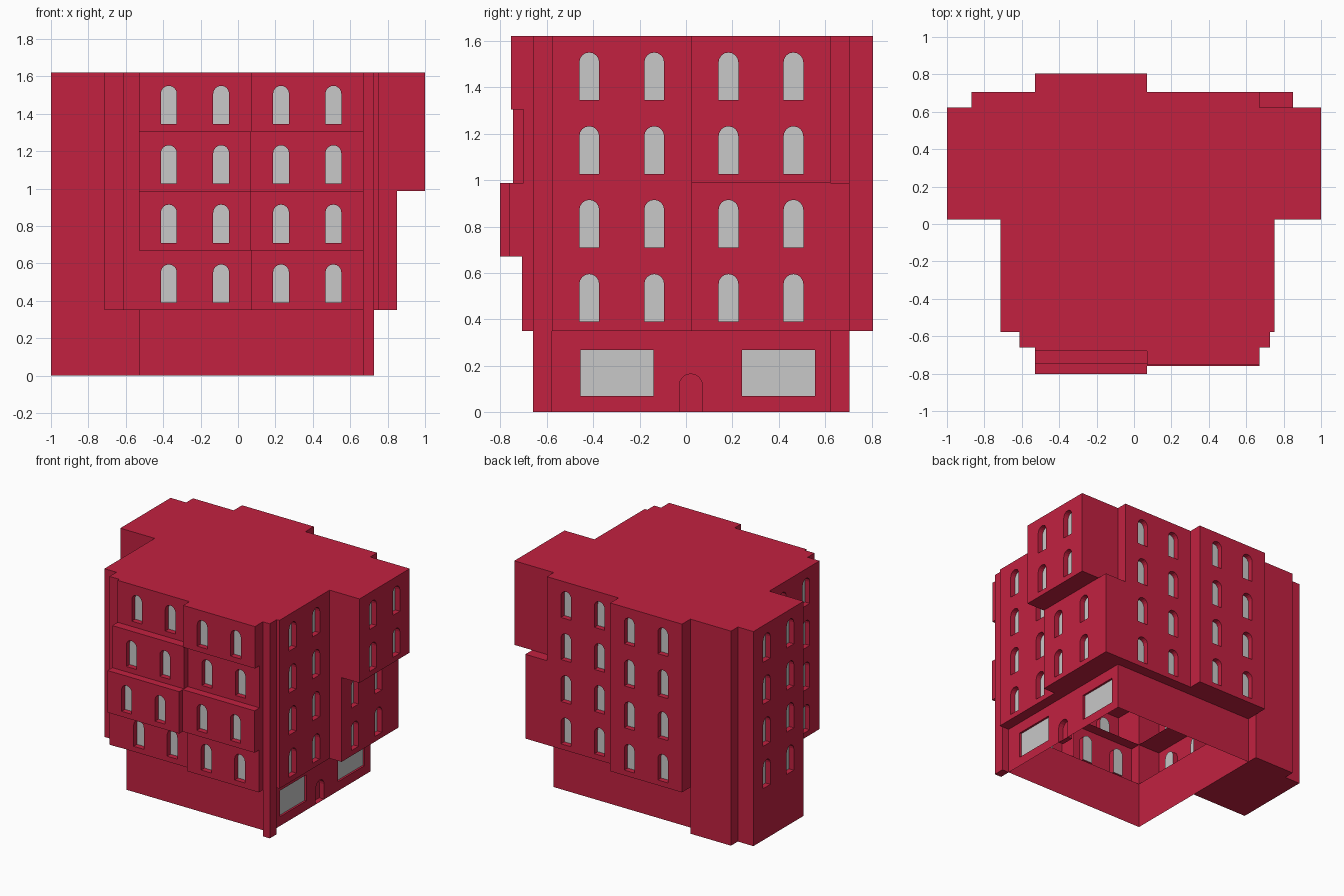
import bpy, bmesh, math

if "Cube" in bpy.data.objects:
    bpy.data.objects.remove(bpy.data.objects["Cube"])

def material(name, col):
    m = bpy.data.materials.new(name)
    m.diffuse_color = (*col, 1)
    m.use_nodes = True
    m.node_tree.nodes["Principled BSDF"].inputs["Base Color"].default_value = m.diffuse_color
    return m

RED = material("red_wall", (0.54, 0.0152, 0.0513))
GREY = material("grey_glass", (0.578, 0.578, 0.578))

# Core footprint, cell boundaries and storey heights
X0, XM, X1 = -0.53, 0.07, 0.67
Y0, YM, Y1 = -0.577, 0.023, 0.623
Z = [0.35, 0.67, 0.987, 1.305, 1.622]

def finish(name, bm):
    bmesh.ops.remove_doubles(bm, verts=bm.verts, dist=0.0005)
    bmesh.ops.recalc_face_normals(bm, faces=bm.faces)
    me = bpy.data.meshes.new(name)
    bm.to_mesh(me)
    bm.free()
    me.materials.append(RED)
    me.materials.append(GREY)
    ob = bpy.data.objects.new(name, me)
    bpy.context.collection.objects.link(ob)

def face(bm, pts, mat=0):
    f = bm.faces.new([bm.verts.new(p) for p in pts])
    f.material_index = mat

def mapper(axis):
    # u runs along the wall, d is the coordinate on the outward axis
    if axis == 'y':
        return lambda u, d, z: (u, d, z)
    return lambda u, d, z: (d, u, z)

def half_outline(c, hw, zb, zt, arched, side):
    e = c + side * hw
    if not arched:
        return [(c, zb), (e, zb), (e, zt), (c, zt)]
    arc = [(c + side * hw * math.cos(a), zt - hw + hw * math.sin(a))
           for a in (i * math.pi / 8 for i in range(5))]
    return [(c, zb), (e, zb)] + arc

def panel(bm, axis, sign, d, u0, u1, z0, z1, openings):
    """Wall with recessed openings: (centre, width, bottom, top, arched, depth, material)."""
    P = mapper(axis)
    cs = [o[0] for o in openings]
    cuts = [u0] + [(a + b) / 2 for a, b in zip(cs, cs[1:])] + [u1]
    for i, (c, w, zb, zt, arched, depth, mat) in enumerate(openings):
        back = d - sign * depth
        halves = []
        for side, e in ((-1, cuts[i]), (1, cuts[i + 1])):
            h = half_outline(c, w / 2, zb, zt, arched, side)
            halves.append(h)
            loop = [(c, z0)] + h + [(c, z1), (e, z1), (e, z0)]
            face(bm, [P(u, d, z) for u, z in loop])
            for (a, za), (b, zb2) in zip(h, h[1:]):
                face(bm, [P(a, d, za), P(b, d, zb2), P(b, back, zb2), P(a, back, za)])
        ring = halves[0] + halves[1][-2:0:-1]
        face(bm, [P(u, back, z) for u, z in ring], mat)

def bay(name, axis, sign, d, core, u0, u1, z0, z1, first):
    """Projecting one-storey bay with a pair of arched windows, open towards the core."""
    bm = bmesh.new()
    P = mapper(axis)
    wins = [(first + k, 0.085, z0 + 0.04, z0 + 0.245, True, 0.04, 1) for k in (0.16, 0.44)]
    panel(bm, axis, sign, d, u0, u1, z0, z1, wins)
    for u in (u0, u1):
        face(bm, [P(u, core, z0), P(u, d, z0), P(u, d, z1), P(u, core, z1)])
    for z in (z0, z1):
        face(bm, [P(u0, core, z), P(u1, core, z), P(u1, d, z), P(u0, d, z)])
    finish(name, bm)

def box(name, x0, x1, y0, y1, z0, z1):
    bm = bmesh.new()
    bmesh.ops.create_cube(bm, size=1)
    for v in bm.verts:
        v.co = ((x0, x1)[v.co.x > 0], (y0, y1)[v.co.y > 0], (z0, z1)[v.co.z > 0])
    finish(name, bm)

# Upper storeys: bays on all four sides
front_left = [-0.657, -0.802, -0.745, -0.68]
front_right = [-0.707, -0.76, -0.70, -0.755]
for i in range(4):
    z0, z1, n = Z[i], Z[i + 1], i + 1
    bay(f"front_left_bay_{n}", 'y', -1, front_left[i], Y0, X0, XM, z0, z1, X0)
    bay(f"front_right_bay_{n}", 'y', -1, front_right[i], Y0, XM, X1, z0, z1, XM)
    bay(f"back_left_bay_{n}", 'y', 1, 0.805, Y1, X0, XM, z0, z1, X0)
    bay(f"back_right_bay_{n}", 'y', 1, 0.705, Y1, XM, X1, z0, z1, XM)
    bay(f"left_front_bay_{n}", 'x', -1, -0.713, X0, Y0, YM, z0, z1, Y0)
    bay(f"left_rear_bay_{n}", 'x', -1, -1.0, X0, YM, Y1, z0, z1, YM)
    bay(f"right_front_bay_{n}", 'x', 1, 0.75, X1, Y0, YM, z0, z1, Y0)
    low = i < 2
    bay(f"right_rear_bay_{n}", 'x', 1, 0.85 if low else 1.0, X1,
        YM, 0.705 if low else Y1, z0, z1, YM)

# Ground floor walls, open below, with shop windows and a door niche on the right
bm = bmesh.new()
panel(bm, 'x', 1, X1, Y0, Y1, 0, Z[0], [
    (-0.298, 0.315, 0.07, 0.267, False, 0.015, 1),
    (0.021, 0.10, 0.002, 0.165, True, 0.04, 0),
    (0.398, 0.315, 0.07, 0.267, False, 0.015, 1)])
for a, b in (((X0, Y0), (X1, Y0)), ((X0, Y1), (X1, Y1)), ((X0, Y0), (X0, Y1))):
    face(bm, [(*a, 0), (*b, 0), (*b, Z[0]), (*a, Z[0])])
finish("ground_floor_walls", bm)

# Roof over the core
bm = bmesh.new()
face(bm, [(X0, Y0, Z[4]), (X1, Y0, Z[4]), (X1, Y1, Z[4]), (X0, Y1, Z[4])])
finish("core_roof", bm)

# Solid base of the left wing and the corner piers
box("left_wing_base", -1.0, X0, YM, Y1, 0, Z[0])
box("back_left_pier", -0.87, X0, Y1, 0.705, 0, Z[4])
box("front_right_pier", X1, 0.728, -0.66, Y0, 0, Z[4])
box("front_left_pier", -0.613, X0, -0.66, Y0, Z[0], Z[4])
